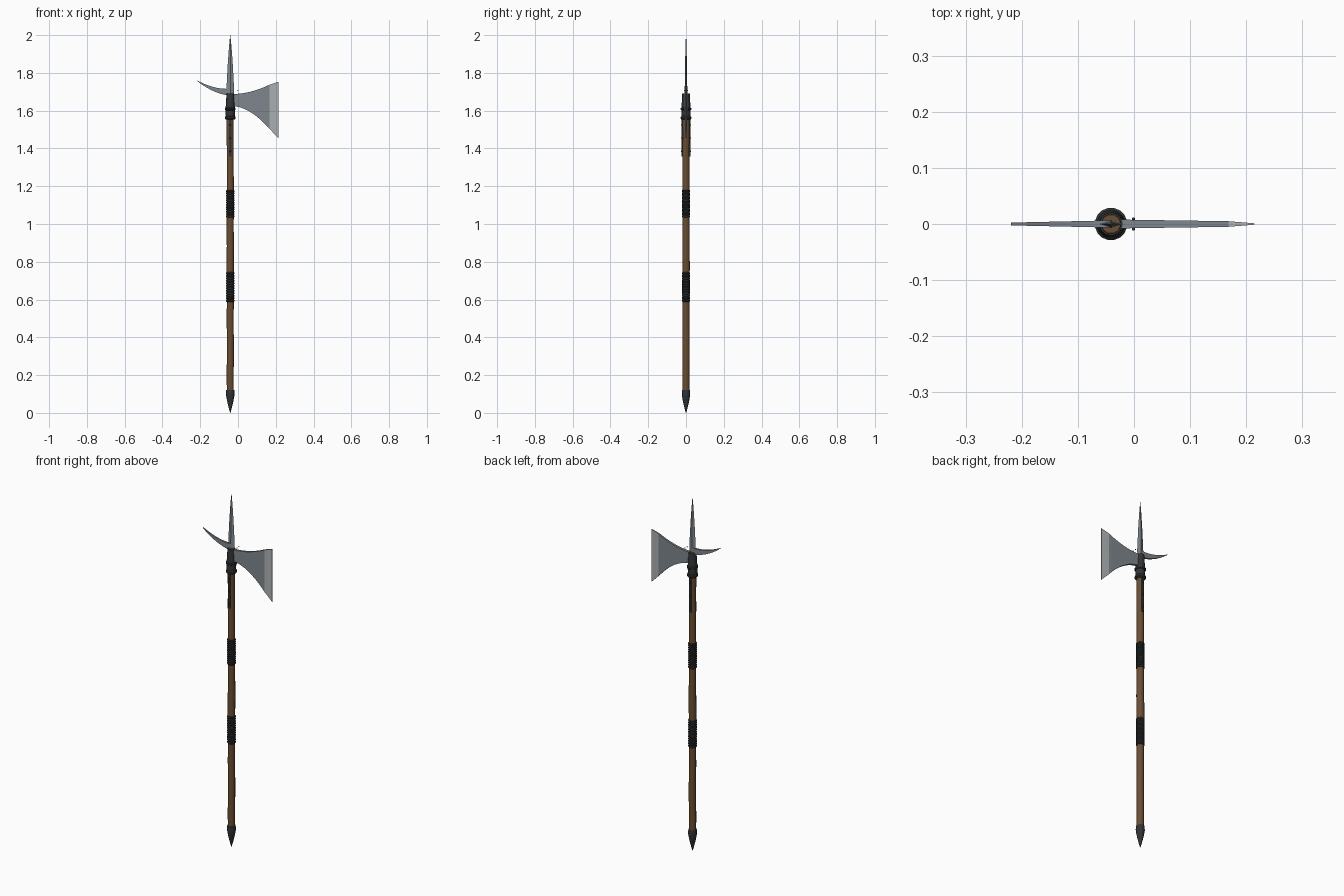
import bpy, bmesh, math, random
from mathutils import Vector

if "Cube" in bpy.data.objects:
    bpy.data.objects.remove(bpy.data.objects["Cube"])

random.seed(4)
CX = -0.041  # shaft axis


def mat(name, rgb):
    m = bpy.data.materials.new(name)
    m.diffuse_color = (*rgb, 1)
    m.use_nodes = True
    m.node_tree.nodes["Principled BSDF"].inputs["Base Color"].default_value = m.diffuse_color
    return m


WOOD = mat("wood brown", (0.145, 0.075, 0.032))
IRON = mat("dark iron", (0.032, 0.034, 0.037))
WRAP = mat("black leather", (0.026, 0.027, 0.029))
STEEL = mat("steel", (0.21, 0.24, 0.265))
EDGE = mat("bright edge", (0.42, 0.44, 0.45))


def finish(name, bm, mats, smooth=None):
    bmesh.ops.recalc_face_normals(bm, faces=bm.faces)
    me = bpy.data.meshes.new(name)
    bm.to_mesh(me)
    bm.free()
    ob = bpy.data.objects.new(name, me)
    bpy.context.collection.objects.link(ob)
    for m in mats:
        me.materials.append(m)
    if smooth:
        bpy.context.view_layer.objects.active = ob
        ob.select_set(True)
        bpy.ops.object.shade_smooth_by_angle(angle=math.radians(smooth))
        ob.select_set(False)
    return ob


def lathe(name, prof, m, n=16, smooth=35, jitter=0):
    """Closed turned shape from (radius, z) pairs around the shaft axis."""
    bm = bmesh.new()
    rings = []
    for r, z in prof:
        dx, dy = random.uniform(-jitter, jitter), random.uniform(-jitter, jitter)
        rings.append([bm.verts.new((CX + dx + r * math.cos(math.tau * (i + .5) / n),
                                    dy + r * math.sin(math.tau * (i + .5) / n), z)) for i in range(n)])
    for a, b in zip(rings, rings[1:]):
        for i in range(n):
            bm.faces.new((a[i], a[(i + 1) % n], b[(i + 1) % n], b[i]))
    bm.faces.new(rings[0])
    bm.faces.new(rings[-1])
    return finish(name, bm, [m], smooth)


def plate(name, stations, mats, bright_from=9):
    """Flat blade: stations of (x, z_top, z_bottom, half_thickness)."""
    bm = bmesh.new()
    rings = [[bm.verts.new((x, y, z)) for y, z in ((-t, zt), (t, zt), (t, zb), (-t, zb))]
             for x, zt, zb, t in stations]
    for k, (a, b) in enumerate(zip(rings, rings[1:])):
        for i in range(4):
            f = bm.faces.new((a[i], a[(i + 1) % 4], b[(i + 1) % 4], b[i]))
            f.material_index = int(k >= bright_from)
    bm.faces.new(rings[0])
    f = bm.faces.new(rings[-1])
    f.material_index = int(bright_from < 9)
    return finish(name, bm, mats, 20)


def rivet(name, x, y, z, r):
    bm = bmesh.new()
    bmesh.ops.create_uvsphere(bm, u_segments=8, v_segments=6, radius=r)
    bmesh.ops.translate(bm, verts=bm.verts, vec=Vector((x, y, z)))
    finish(name, bm, [IRON], 60)


# Wooden shaft, slightly uneven
lathe("shaft", [(0.0195 + random.uniform(-.0007, .0007), 0.08 + 1.6 * i / 16) for i in range(17)]
      + [(0.017, 1.692)], WOOD, n=12, jitter=0.0009)

# Pointed foot
lathe("butt_cap", [(0.001, 0.0), (0.008, 0.025), (0.016, 0.058), (0.022, 0.09),
                   (0.023, 0.1), (0.0215, 0.122)], IRON)

# Ribbed leather grips
for name, z0, z1 in (("lower_grip", 0.588, 0.745), ("upper_grip", 1.035, 1.18)):
    prof, n = [], 12
    for i in range(n):
        for f, r in ((0, .0195), (.25, .0222), (.75, .0222)):
            prof.append((r, z0 + (z1 - z0) * (i + f) / n))
    lathe(name, prof + [(.0195, z1)], WRAP)

# Head socket with collars
lathe("socket", [(0.024, 1.555), (0.025, 1.615), (0.0225, 1.65), (0.0205, 1.69)], IRON)
for name, z, h, r in (("lower_collar", 1.562, .018, .0285), ("upper_collar", 1.609, .014, .029)):
    lathe(name, [(r - .004, z - h / 2), (r, z - h / 4), (r, z + h / 4), (r - .004, z + h / 2)], IRON)

# Langets and their rivets, front and back
for side, s in (("front", -1), ("back", 1)):
    bm = bmesh.new()
    bmesh.ops.create_cube(bm, size=1)
    for v in bm.verts:
        v.co = Vector((CX + v.co.x * .013, s * .0195 + v.co.y * .006, 1.46 + v.co.z * .205))
    finish(side + "_langet", bm, [IRON])
    for i, z in enumerate((1.385, 1.455, 1.525)):
        rivet(f"{side}_langet_rivet_{i}", CX, s * .0225, z, .004)
    rivet(side + "_blade_rivet", -0.001, s * .009, 1.706, .003)

# Axe blade with bright cutting bevel
axe = []
for i in range(9):
    u = i / 8
    axe.append((-0.035 + 0.203 * u, 1.688 + 0.05 * u ** 2, 1.625 - 0.123 * u ** 1.9, 0.008 - 0.003 * u))
axe.append((0.215, 1.753, 1.454, 0.0012))
plate("axe_blade", axe, [STEEL, EDGE], 8)

# Curved back beak
beak = []
for i in range(11):
    u = i / 10
    mid = 1.696 + 0.064 * u ** 1.9
    h = 0.02 * (1 - u) ** 0.8 + 0.0006
    beak.append((-0.04 - 0.179 * u, mid + h, mid - h * .8, 0.0065 - 0.004 * u))
plate("back_beak", beak, [STEEL])

# Top spike with flat diamond section
bm = bmesh.new()
rings = []
for z, w, t in ((1.66, .014, .006), (1.705, .0205, .007), (1.77, .0175, .006), (1.86, .0125, .0045),
                (1.94, .0065, .003), (2.0, .0006, .0005)):
    rings.append([bm.verts.new((CX + x, y, z)) for x, y in ((w, 0), (0, t), (-w, 0), (0, -t))])
for a, b in zip(rings, rings[1:]):
    for i in range(4):
        bm.faces.new((a[i], a[(i + 1) % 4], b[(i + 1) % 4], b[i]))
bm.faces.new(rings[0])
bm.faces.new(rings[-1])
finish("top_spike", bm, [STEEL])
